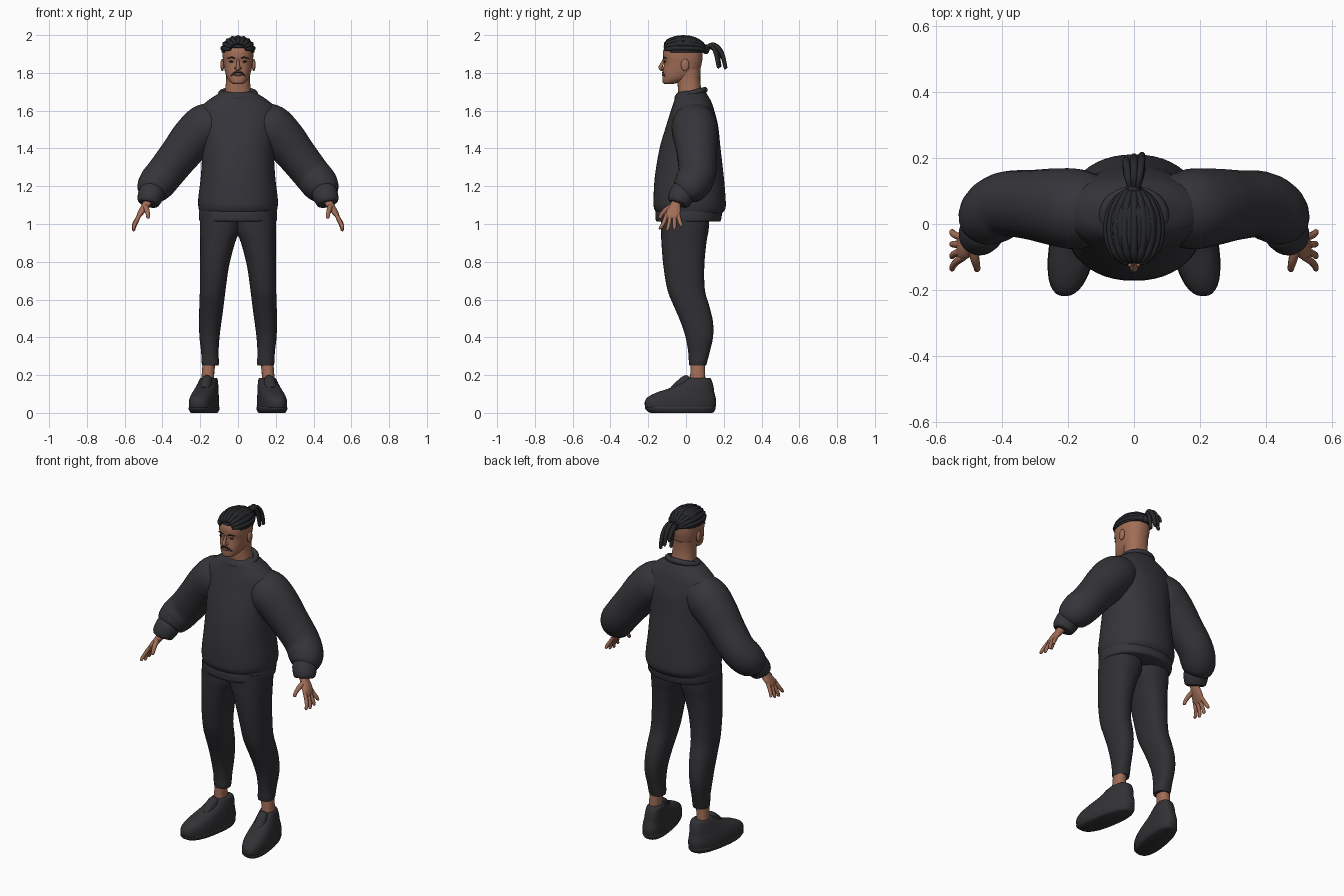
import bpy, bmesh, math, random
from mathutils import Vector

random.seed(4)
if "Cube" in bpy.data.objects:
    bpy.data.objects.remove(bpy.data.objects["Cube"])


def material(name, rgb):
    m = bpy.data.materials.new(name)
    m.use_nodes = True
    m.diffuse_color = (*rgb, 1)
    m.node_tree.nodes["Principled BSDF"].inputs["Base Color"].default_value = (*rgb, 1)
    return m


CLOTH = material("charcoal_knit", (.036, .036, .042))
PANTS = material("charcoal_trouser", (.029, .029, .034))
SHOE = material("charcoal_shoe", (.032, .032, .036))
HAIR = material("black_hair", (.02, .021, .024))
SKIN = material("brown_skin", (.36, .155, .095))
LIP = material("dark_lip", (.2, .07, .05))


def finish(name, bm, mat):
    bmesh.ops.recalc_face_normals(bm, faces=bm.faces)
    me = bpy.data.meshes.new(name)
    bm.to_mesh(me)
    bm.free()
    ob = bpy.data.objects.new(name, me)
    bpy.context.collection.objects.link(ob)
    me.materials.append(mat)
    bpy.ops.object.select_all(action='DESELECT')
    ob.select_set(True)
    bpy.context.view_layer.objects.active = ob
    bpy.ops.object.shade_smooth_by_angle(angle=math.radians(50))
    return ob


def smooth_rows(rows, steps):
    """Catmull-Rom resampling of rows of numbers."""
    out = []
    for i in range(len(rows) - 1):
        a, b, c, d = (rows[max(0, min(len(rows) - 1, i + k))] for k in (-1, 0, 1, 2))
        for s in range(steps):
            t = s / steps
            out.append([q + .5 * t * (r - p + t * (2 * p - 5 * q + 4 * r - e + t * (3 * (q - r) + e - p)))
                        for p, q, r, e in zip(a, b, c, d)])
    return out + [list(rows[-1])]


def skin_rings(name, rings, mat, closed=False):
    bm = bmesh.new()
    loops = [[bm.verts.new(p) for p in ring] for ring in rings]
    n = len(loops[0])
    pairs = list(zip(loops, loops[1:]))
    if closed:
        pairs.append((loops[-1], loops[0]))
    for a, b in pairs:
        for i in range(n):
            bm.faces.new((a[i], a[(i + 1) % n], b[(i + 1) % n], b[i]))
    if not closed:
        bm.faces.new(loops[0])
        bm.faces.new(loops[-1])
    return finish(name, bm, mat)


def stack(name, rows, mat, power=2.3, n=32, steps=4, side=1, shear=0):
    """Horizontal sections: z, centre x, half width, front y, back y."""
    rings = []
    for z, x, w, y0, y1 in smooth_rows(rows, steps):
        ring = []
        for i in range(n):
            a = math.tau * i / n
            c, s = (math.copysign(abs(f(a)) ** (2 / power), f(a)) for f in (math.cos, math.sin))
            y = (y0 + y1) / 2 + s * (y1 - y0) / 2
            ring.append((side * (x + w * c - shear * y), y, z))
        rings.append(ring)
    return skin_rings(name, rings, mat)


def sweep(name, rows, mat, n=12, steps=4, side=1, closed=False):
    """Round tube through rows of x, y, z, radius."""
    rows = [list(r) for r in rows] if closed else smooth_rows(rows, steps)
    pts = [Vector((side * r[0], r[1], r[2])) for r in rows]
    rings = []
    u = Vector((.13, .98, .1))
    for i, p in enumerate(pts):
        if closed:
            t = pts[(i + 1) % len(pts)] - pts[i - 1]
            u = Vector((0, 0, 1))
        else:
            t = pts[min(i + 1, len(pts) - 1)] - pts[max(i - 1, 0)]
        t.normalize()
        u = (u - t * u.dot(t)).normalized()
        v = t.cross(u)
        rings.append([p + rows[i][3] * (u * math.cos(k * math.tau / n) + v * math.sin(k * math.tau / n))
                      for k in range(n)])
    return skin_rings(name, rings, mat, closed)


def blob(name, at, size, mat):
    bm = bmesh.new()
    bmesh.ops.create_uvsphere(bm, u_segments=16, v_segments=10, radius=1)
    bmesh.ops.scale(bm, vec=size, verts=bm.verts)
    bmesh.ops.translate(bm, vec=at, verts=bm.verts)
    return finish(name, bm, mat)


def shell(name, source, rule, mat, thick):
    """Raised layer over the faces of a part chosen by a rule."""
    bm = bmesh.new()
    bm.from_mesh(source.data)
    bmesh.ops.delete(bm, geom=[f for f in bm.faces if not rule(f.calc_center_median())], context='FACES')
    ob = finish(name, bm, mat)
    mod = ob.modifiers.new("thickness", 'SOLIDIFY')
    mod.thickness, mod.offset = thick, 1


# Sweater body, hem and collar
stack("sweater_body", [
    (1.05, 0, .197, -.145, .185), (1.08, 0, .208, -.168, .208), (1.13, 0, .211, -.172, .21),
    (1.25, 0, .197, -.165, .2), (1.4, 0, .19, -.14, .183), (1.52, 0, .2, -.105, .17),
    (1.6, 0, .205, -.08, .15), (1.645, 0, .17, -.065, .135), (1.69, 0, .105, -.05, .11),
    (1.705, 0, .085, -.02, .1)], CLOTH, 2.2, 48)
stack("sweater_hem", [(1.012, 0, .198, -.15, .178), (1.02, 0, .205, -.16, .185), (1.05, 0, .207, -.162, .19),
                      (1.08, 0, .203, -.158, .19)], CLOTH, 2.2, 48)
collar = []
for k in range(40):
    a = math.tau * k / 40
    collar.append((.09 * math.cos(a), .027 + .072 * math.sin(a), 1.69 + .02 * math.sin(a), .016))
sweep("sweater_collar", collar, CLOTH, closed=True)

# Neck and head
stack("neck", [(1.66, 0, .075, -.04, .09), (1.75, 0, .064, -.045, .076), (1.82, 0, .066, -.05, .078)], SKIN)
head = stack("head", [
    (1.742, 0, .025, -.115, -.065), (1.75, 0, .04, -.123, -.035), (1.775, 0, .058, -.125, .03),
    (1.81, 0, .07, -.122, .07), (1.85, 0, .077, -.117, .083), (1.885, 0, .081, -.122, .088),
    (1.92, 0, .081, -.119, .087), (1.955, 0, .07, -.098, .075), (1.98, 0, .045, -.065, .045),
    (1.988, 0, .015, -.03, .01)], SKIN, 2.3, 64, 6)

# Face
sweep("nose", [(0, -.117, 1.872, .006), (0, -.126, 1.85, .008), (0, -.134, 1.83, .012), (0, -.126, 1.82, .012),
               (0, -.118, 1.817, .006)], SKIN)
blob("mouth", (0, -.122, 1.789), (.024, .006, .006), LIP)
sweep("moustache", [(-.036, -.11, 1.782, .004), (-.02, -.121, 1.8, .005), (0, -.123, 1.804, .004),
                    (.02, -.121, 1.8, .005), (.036, -.11, 1.782, .004)], HAIR, 8)
shell("beard", head, lambda c: c.y < .0 and c.z < 1.776 + max(0, c.y + .085) * .75, HAIR, .012)
for s, tag in ((1, "left"), (-1, "right")):
    blob(tag + "_nostril", (s * .012, -.122, 1.825), (.008, .009, .007), SKIN)
    blob(tag + "_eye", (s * .034, -.111, 1.86), (.014, .005, .005), HAIR)
    sweep(tag + "_brow", [(.015, -.12, 1.877, .003), (.035, -.117, 1.882, .004), (.056, -.103, 1.876, .002)],
          HAIR, 8, side=s)
    blob(tag + "_ear", (s * .083, -.005, 1.842), (.01, .022, .033), SKIN)

# Braided hair gathered into a tail
shell("hair_cap", head, lambda c: c.z > 1.908 + max(0, -c.y - .07) * .55, HAIR, .006)
for k in range(9):
    a = math.radians(10 + 20 * k)
    row = []
    for j in range(9):
        t = .5 + 2.4 * j / 8
        row.append((.083 * math.cos(a) * math.sin(t), -.014 - .114 * math.cos(t),
                    1.918 + .07 * math.sin(a) * math.sin(t), .012 if j else .006))
    sweep("braid_%d" % (k + 1), row, HAIR, 10, 2)
blob("hair_tie", (0, .105, 1.925), (.025, .02, .026), HAIR)
for k in range(9):
    x = (k % 3 - 1) * .016
    drop, reach = random.uniform(.03, .1), random.uniform(.05, .1)
    lift = random.uniform(0, .025)
    sweep("tail_strand_%d" % (k + 1), [
        (x * .4, .095, 1.925, .009), (x, .12 + reach * .25, 1.93 + lift, .011),
        (x * 1.4, .115 + reach * .8, 1.925 + lift - drop * .4, .012),
        (x * 1.5, .118 + reach, 1.925 - drop, .01), (x * 1.5, .118 + reach, 1.92 - drop, .004)], HAIR, 8)

# Limbs, built on each side
for s, tag in ((1, "left"), (-1, "right")):
    sweep(tag + "_sleeve", [
        (.1, .045, 1.55, .1), (.17, .045, 1.515, .122), (.24, .052, 1.45, .117), (.31, .058, 1.365, .106),
        (.385, .06, 1.27, .1), (.43, .035, 1.215, .098), (.455, .005, 1.178, .084), (.465, -.015, 1.155, .058)],
        CLOTH, 24, side=s)
    sweep(tag + "_cuff", [(.448, .0, 1.185, .06), (.457, -.015, 1.165, .068), (.467, -.03, 1.14, .066),
                          (.476, -.043, 1.115, .058), (.478, -.046, 1.108, .045)], CLOTH, 24, side=s)
    stack(tag + "_palm", [
        (1.14, .468, .024, -.07, -.02), (1.1, .487, .024, -.085, -.028), (1.07, .507, .021, -.103, -.028),
        (1.045, .522, .015, -.11, -.034), (1.03, .529, .009, -.105, -.04)], SKIN, side=s)
    for k, finger in enumerate(("index", "middle", "ring", "little")):
        y, long = -.102 + .02 * k, (.068, .078, .072, .055)[k]
        spread = -.035 + .018 * k
        sweep(tag + "_" + finger + "_finger", [
            (.517, y, 1.055, .01), (.536, y + spread * .3, 1.04 - long * .3, .011),
            (.549, y + spread * .7, 1.04 - long * .7, .01), (.552, y + spread, 1.045 - long, .008),
            (.552, y + spread, 1.04 - long, .003)], SKIN, 10, side=s)
    sweep(tag + "_thumb", [(.49, -.07, 1.095, .015), (.483, -.104, 1.075, .014), (.477, -.128, 1.052, .011),
                           (.476, -.138, 1.034, .009), (.476, -.14, 1.029, .003)], SKIN, 10, side=s)

    # Trousers with gathered ankle
    stack(tag + "_trouser_leg", [
        (1.06, .095, .105, -.13, .125), (.97, .096, .106, -.132, .12), (.9, .108, .092, -.13, .108),
        (.78, .124, .077, -.12, .097), (.65, .134, .068, -.098, .1), (.56, .141, .064, -.062, .125),
        (.48, .147, .059, -.028, .143), (.4, .151, .053, -.002, .143), (.32, .149, .046, .012, .125),
        (.27, .147, .046, .015, .112), (.25, .146, .043, .018, .106)], PANTS, 2.3, 36, side=s)
    stack(tag + "_ankle", [(.12, .16, .034, .02, .105), (.19, .16, .033, .022, .102), (.28, .152, .034, .025, .1)],
          SKIN, side=s)

    # Shoe with sole and raised collar
    stack(tag + "_shoe", [
        (.008, .175, .06, -.19, .14), (.025, .175, .07, -.214, .155), (.06, .175, .07, -.218, .16),
        (.085, .174, .067, -.2, .156), (.108, .172, .062, -.155, .15), (.13, .17, .057, -.09, .147),
        (.155, .168, .051, -.035, .142), (.178, .166, .045, .0, .133), (.186, .165, .038, .012, .125)],
        SHOE, 2.5, 40, side=s, shear=.16)
    stack(tag + "_sole", [(0, .175, .062, -.185, .14), (.006, .175, .067, -.2, .148), (.022, .175, .073, -.217, .157),
                          (.03, .175, .071, -.215, .156)], SHOE, 2.5, 40, side=s, shear=.16)
    sweep(tag + "_shoe_tongue", [(.178, -.06, .115, .03), (.168, -.01, .16, .032), (.163, .012, .183, .024),
                                 (.162, .018, .19, .012)], SHOE, 14, side=s)
